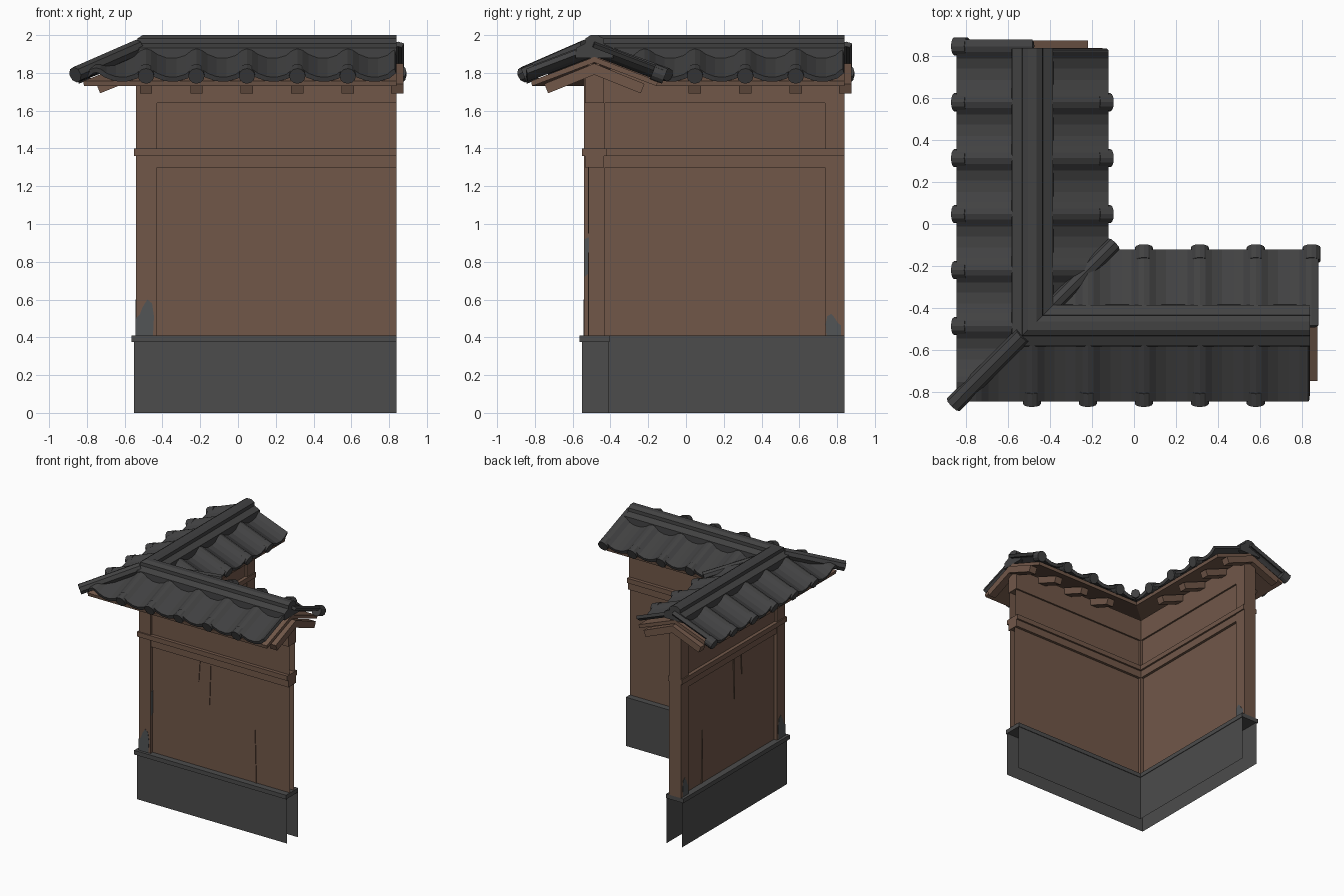
import bpy, bmesh, math
from mathutils import Vector

if "Cube" in bpy.data.objects:
    bpy.data.objects.remove(bpy.data.objects["Cube"])

C = -0.485           # wall centre line of both wings
END = 0.84           # free end of both wings
PITCH = 0.267        # spacing of tile rolls
ROLLS = [-0.487 + PITCH * i for i in range(-2, 6)]


def mat(name, r, g, b):
    m = bpy.data.materials.new(name)
    m.diffuse_color = (r, g, b, 1)
    m.use_nodes = True
    m.node_tree.nodes["Principled BSDF"].inputs["Base Color"].default_value = m.diffuse_color
    return m


WOOD = mat("brown_wood", 0.165, 0.096, 0.066)
STONE = mat("base_grey", 0.072, 0.072, 0.072)
TILE = mat("roof_tile_grey", 0.054, 0.054, 0.055)
CHIP = mat("chipped_grey", 0.085, 0.09, 0.094)


def finish(bm, name, material, normals=True):
    if normals:
        bmesh.ops.recalc_face_normals(bm, faces=bm.faces)
    me = bpy.data.meshes.new(name)
    bm.to_mesh(me)
    bm.free()
    me.materials.append(material)
    ob = bpy.data.objects.new(name, me)
    bpy.context.collection.objects.link(ob)
    return ob


def sweep_L(name, profile, material, closed=True, caps=True, end=END):
    """Sweep (outward offset, z) points along the mitred L path."""
    bm = bmesh.new()
    rings = []
    for st in range(3):
        ring = []
        for o, z in profile:
            p = C - o
            ring.append(bm.verts.new([(p, end, z), (p, p, z), (end, p, z)][st]))
        rings.append(ring)
    n = len(profile)
    for a, b in zip(rings, rings[1:]):
        for i in range(n if closed else n - 1):
            j = (i + 1) % n
            bm.faces.new((a[i], a[j], b[j], b[i]))
    if closed and caps:
        bm.faces.new(rings[0])
        bm.faces.new(rings[2])
    return finish(bm, name, material)


def rect(o0, o1, z0, z1):
    return [(o0, z0), (o1, z0), (o1, z1), (o0, z1)]


def box(name, x0, x1, y0, y1, z0, z1, material):
    bm = bmesh.new()
    bmesh.ops.create_cube(bm, size=1)
    for v in bm.verts:
        v.co = ((x0 + x1) / 2 + v.co.x * (x1 - x0), (y0 + y1) / 2 + v.co.y * (y1 - y0),
                (z0 + z1) / 2 + v.co.z * (z1 - z0))
    return finish(bm, name, material)


def prism(name, poly, depth, material):
    """Extrude a planar polygon of 3D points by a vector."""
    bm = bmesh.new()
    f = bm.faces.new([bm.verts.new(p) for p in poly])
    r = bmesh.ops.extrude_face_region(bm, geom=[f])
    bmesh.ops.translate(bm, vec=depth, verts=[v for v in r["geom"] if isinstance(v, bmesh.types.BMVert)])
    return finish(bm, name, material)


def rod(name, a, b, r, material, sides=10):
    a, b = Vector(a), Vector(b)
    bm = bmesh.new()
    bmesh.ops.create_cone(bm, cap_ends=True, segments=sides, radius1=r, radius2=r, depth=(b - a).length)
    q = Vector((0, 0, 1)).rotation_difference(b - a)
    for v in bm.verts:
        v.co = q @ v.co + (a + b) / 2
    return finish(bm, name, material)


# Wall, open underneath and at the base ends
sweep_L("stone_base", [(0.065, 0), (0.065, 0.38), (-0.075, 0.38), (-0.075, 0)], STONE, closed=False)
sweep_L("base_cap", rect(-0.08, 0.08, 0.375, 0.41), STONE)
sweep_L("lower_panel", rect(-0.028, 0.028, 0.41, 1.30), WOOD, caps=False)
sweep_L("lower_beam", rect(-0.05, 0.05, 1.30, 1.36), WOOD)
sweep_L("middle_rail", rect(-0.065, 0.065, 1.36, 1.40), WOOD)
sweep_L("upper_panel", rect(-0.036, 0.036, 1.40, 1.64), WOOD, caps=False)
sweep_L("top_beam", rect(-0.05, 0.05, 1.64, 1.82), WOOD)
box("corner_post", C - 0.055, C + 0.055, C - 0.055, C + 0.055, 0.41, 1.78, WOOD)
box("end_post", C - 0.055, C + 0.055, 0.735, END, 0.41, 1.78, WOOD)

# Thin plank splits on the outer panels
PF = C - 0.028
for s, w, z0, z1 in [(0.0, 0.012, 1.12, 1.30), (0.1, 0.012, 0.95, 1.30), (0.52, 0.012, 0.41, 0.85)]:
    tip, root = (z0, z1) if z1 == 1.30 else (z1, z0)
    prism("plank_split", [(s, PF, root), (s + w, PF, root), (s, PF, tip)], (0, -0.006, 0), WOOD)
    prism("plank_split", [(PF, s, root), (PF, s + w, root), (PF, s, tip)], (-0.006, 0, 0), WOOD)

# Chipped patches on the posts: (across, up) outline from the post edge
CHIPS = [(0, 0), (0.09, 0), (0.095, 0.10), (0.085, 0.17), (0.06, 0.19), (0.035, 0.15), (0.02, 0.11), (0, 0.09)]
PO, PI = C - 0.055, C + 0.055
prism("post_chip_front", [(PO + u, PO, 0.41 + v) for u, v in CHIPS], (0, -0.002, 0), CHIP)
prism("post_chip_side", [(PO, PO + u, 0.41 + v) for u, v in CHIPS], (-0.002, 0, 0), CHIP)
prism("end_chip_inner", [(PI, 0.82 - u * 0.85, 0.41 + v * 0.6) for u, v in CHIPS], (0.002, 0, 0), CHIP)
prism("end_chip_outer", [(PO, 0.74 + u * 0.8, 0.41 + v * 0.8) for u, v in CHIPS], (-0.002, 0, 0), CHIP)
prism("post_chip_high", [(PI, PO + 0.003, 0.72), (PI, PO + 0.025, 0.74), (PI, PO + 0.026, 0.93),
                         (PI, PO + 0.003, 0.92)], (0.002, 0, 0), CHIP)

# Soffit boards below the tiles
sweep_L("soffit", [(0, 1.885), (0.335, 1.757), (0.33, 1.73), (0, 1.855), (-0.33, 1.73), (-0.335, 1.757)], WOOD)


def place(s, d, z, side, wing):
    """Wing coordinates to world; side -1 is outward, +1 inward."""
    lat = C + side * d
    return (s, lat, z) if wing == "x" else (lat, s, z)


def tile_height(s):
    """Rounded narrow roll with a wide sagging pan between."""
    pts = [(0, .037), (.1, .03), (.22, .008), (.4, -.010), (.6, -.012), (.78, .002), (.9, .028), (1, .037)]
    t = ((s - ROLLS[0]) / PITCH) % 1
    for (a, ha), (b, hb) in zip(pts, pts[1:]):
        if t <= b:
            return ha + (hb - ha) * (t - a) / (b - a)


def tile_slope(side, wing, s_end):
    bm = bmesh.new()
    samples = [r + PITCH * f for r in ROLLS for f in (0, .1, .22, .4, .6, .78, .9)]
    samples = [s for s in samples if s < s_end - 0.004] + [s_end]
    rows = []
    for s in samples:
        h = tile_height(s)
        rows.append([bm.verts.new(place(s, d, 1.928 - 0.38 * d + h, side, wing)) for d in (0, 0.18, 0.363)])
    for a, b in zip(rows, rows[1:]):
        for i in range(2):
            bm.faces.new((a[i], a[i + 1], b[i + 1], b[i]))
    # cut along the diagonal where both wings meet
    no = Vector((-1, 1, 0)) if wing == "x" else Vector((1, -1, 0))
    bmesh.ops.bisect_plane(bm, geom=bm.verts[:] + bm.edges[:] + bm.faces[:], plane_co=(0, 0, 0),
                           plane_no=no, clear_outer=True)
    # all top faces point up, then thicken downward
    for f in bm.faces:
        f.normal_update()
        if f.normal.z < 0:
            f.normal_flip()
    ob = finish(bm, "tile_slope", TILE, normals=False)
    m = ob.modifiers.new("thickness", "SOLIDIFY")
    m.thickness = 0.026
    m.offset = -1


for wing in "xy":
    for side in (-1, 1):
        full = (wing == "x") == (side == 1)
        s_end = 0.88 if full else 0.83
        tile_slope(side, wing, s_end)
        first = -0.5 if side == -1 else -0.1
        # round tile ends along the eaves
        for s in [r for r in ROLLS if first < r < s_end]:
            rod("eave_tile_end", place(s, 0.31, 1.807, side, wing), place(s, 0.373, 1.783, side, wing),
                0.043, TILE, 12)
        # rafters, with one closing the gable
        for s in [r for r in ROLLS if first < r < 0.8] + [0.8425]:
            w = 0.0325
            ends = [(0, 1.79), (0.245, 1.692), (0.265, 1.742), (0, 1.85)]
            vec = (2 * w, 0, 0) if wing == "x" else (0, 2 * w, 0)
            prism("rafter", [place(s - w, d, z, side, wing) for d, z in ends], vec, WOOD)

# Stepped ridge cover
half = [(0.1, 1.88), (0.098, 1.932), (0.05, 1.955), (0.048, 1.982), (0.02, 2.0)]
sweep_L("ridge", half + [(-o, z) for o, z in reversed(half)], TILE)

# Hip roll outside the corner and valley roll inside it
rod("hip_roll", (-0.53, -0.53, 1.935), (-0.862, -0.862, 1.79), 0.043, TILE, 8)
rod("valley_roll", (-0.40, -0.40, 1.90), (-0.095, -0.095, 1.79), 0.036, TILE, 8)
